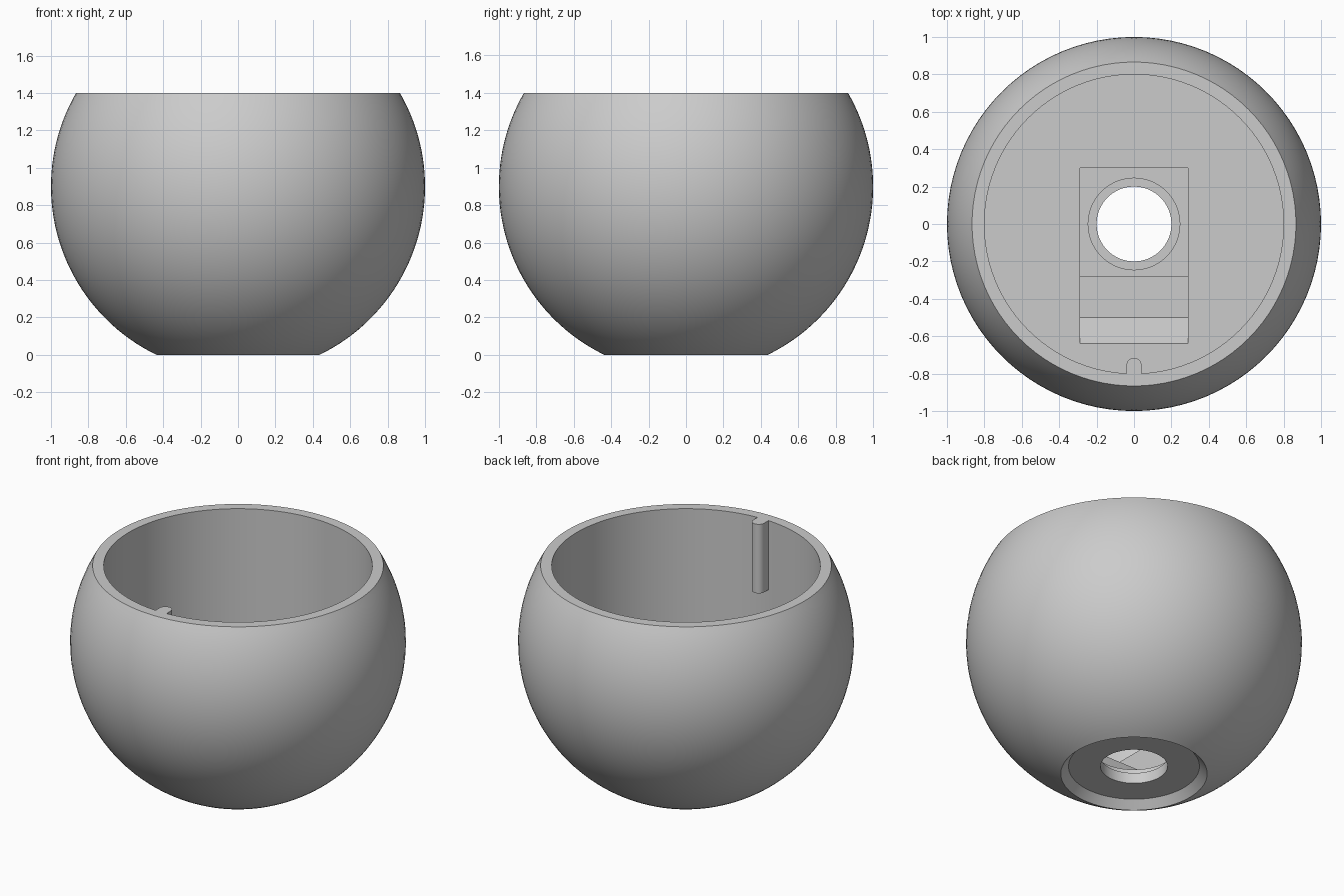
import bpy, bmesh, math
from mathutils import Vector, Matrix

cube = bpy.data.objects.get("Cube")
if cube:
    bpy.data.objects.remove(cube, do_unlink=True)

grey = bpy.data.materials.new("plain_grey")
grey.use_nodes = True
colour = (0.6, 0.6, 0.6, 1)
grey.diffuse_color = colour
grey.node_tree.nodes["Principled BSDF"].inputs["Base Color"].default_value = colour


def finish(name, bm):
    bmesh.ops.remove_doubles(bm, verts=bm.verts, dist=1e-5)
    bmesh.ops.recalc_face_normals(bm, faces=bm.faces)
    mesh = bpy.data.meshes.new(name)
    bm.to_mesh(mesh)
    bm.free()
    mesh.materials.append(grey)
    obj = bpy.data.objects.new(name, mesh)
    bpy.context.collection.objects.link(obj)
    return obj


def lathe(name, profile, steps):
    """Turn a (radius, height) profile around the z axis."""
    bm = bmesh.new()
    verts = [bm.verts.new((r, 0, z)) for r, z in profile]
    edges = [bm.edges.new(pair) for pair in zip(verts, verts[1:])]
    bmesh.ops.spin(bm, geom=verts + edges, cent=(0, 0, 0), axis=(0, 0, 1),
                   angle=math.tau, steps=steps, use_duplicate=False)
    return finish(name, bm)


def prism(name, points, offset):
    """Extrude a closed outline along an offset."""
    bm = bmesh.new()
    face = bm.faces.new([bm.verts.new(p) for p in points])
    new = bmesh.ops.extrude_face_region(bm, geom=[face])["geom"]
    bmesh.ops.translate(bm, vec=offset,
                        verts=[v for v in new if isinstance(v, bmesh.types.BMVert)])
    return finish(name, bm)


def activate(obj):
    bpy.ops.object.select_all(action="DESELECT")
    obj.select_set(True)
    bpy.context.view_layer.objects.active = obj


def cut(body, cutter):
    activate(body)
    mod = body.modifiers.new("cut", "BOOLEAN")
    mod.operation = "DIFFERENCE"
    mod.solver = "EXACT"
    mod.object = cutter
    bpy.ops.object.modifier_apply(modifier=mod.name)
    bpy.data.objects.remove(cutter, do_unlink=True)


# Truncated ball with a round cavity and a shallow dished base
CENTRE, RIM, FLOOR, WALL = 0.9, 1.4, 0.4, 0.8
low, high = math.asin(-CENTRE), math.asin(RIM - CENTRE)
arc = [low + (high - low) * i / 40 for i in range(41)]
shell = [(math.cos(a), CENTRE + math.sin(a)) for a in arc]
profile = [(0, 0.05), (0.39, 0.05)] + shell + [(WALL, RIM), (WALL, FLOOR), (0, FLOOR)]
bowl = lathe("bowl", profile, 96)

# Stepped pocket with a ramp towards the front
half = 0.29
side = [(0.3, 0.17), (0.3, 0.6), (-0.64, 0.6), (-0.64, FLOOR),
        (-0.5, 0.25), (-0.28, 0.25), (-0.28, 0.17)]
cut(bowl, prism("pocket_cutter", [(-half, y, z) for y, z in side], (2 * half, 0, 0)))

# Counterbored drain hole
drill = [(0, -0.1), (0.2, -0.1), (0.2, 0.12), (0.245, 0.12), (0.245, 0.3), (0, 0.3)]
cut(bowl, lathe("hole_cutter", drill, 64))

# Round-nosed locating rib on the front of the cavity wall
nose = [(0.04 * math.cos(t), -0.755 + 0.04 * math.sin(t), 0.946)
        for t in (math.pi * i / 16 for i in range(17))]
rib = prism("locating_rib", nose + [(-0.04, -0.8, 0.946), (0.04, -0.8, 0.946)],
            (0, 0, RIM - 0.946))

for obj in (bowl, rib):
    activate(obj)
    bpy.ops.object.shade_smooth_by_angle(angle=math.radians(30))
